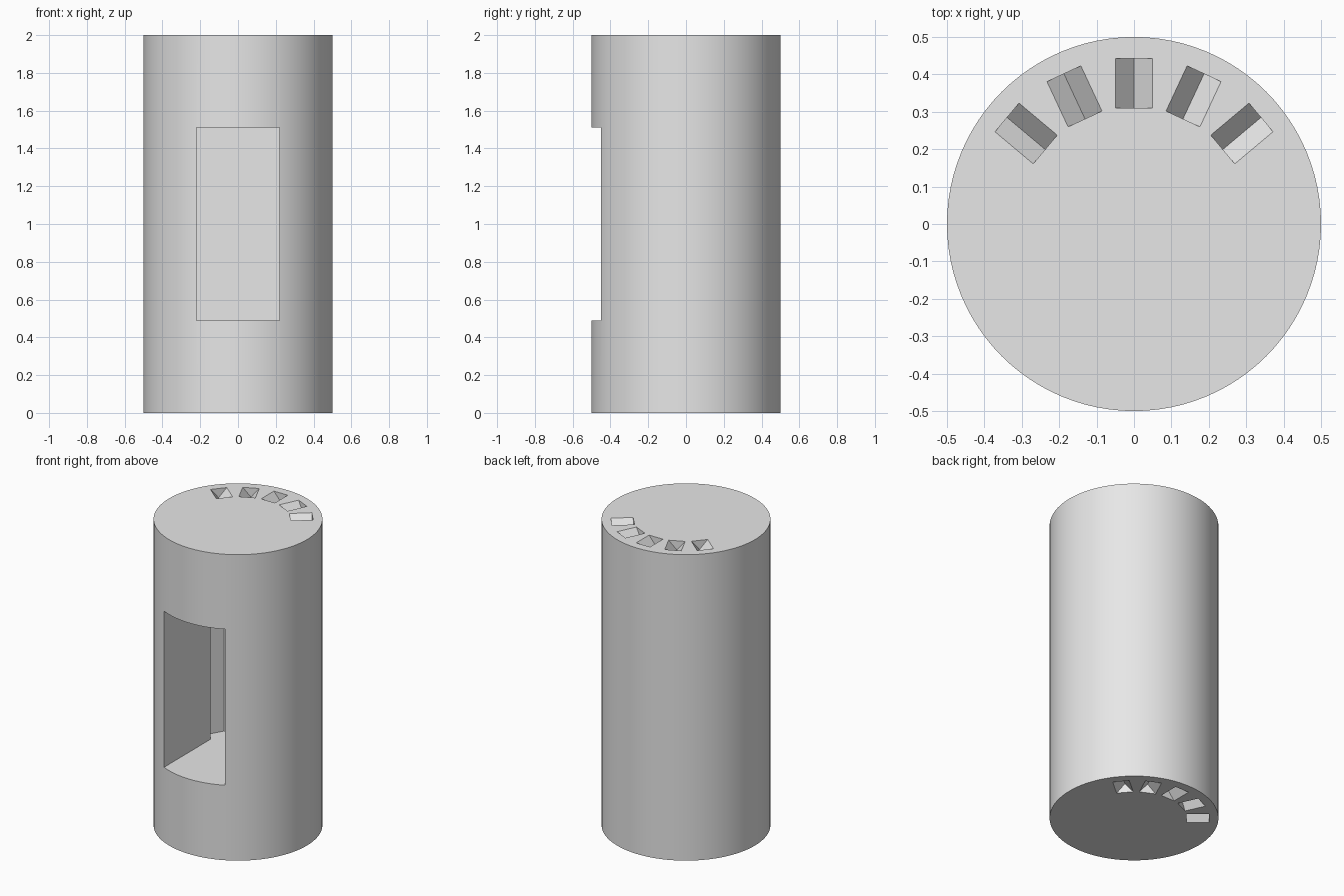
import bpy, bmesh, math
from mathutils import Matrix

default = bpy.data.objects.get("Cube")
if default:
    bpy.data.objects.remove(default, do_unlink=True)

grey = bpy.data.materials.new("plain grey")
grey.use_nodes = True
grey.diffuse_color = (0.8, 0.8, 0.8, 1)
grey.node_tree.nodes["Principled BSDF"].inputs["Base Color"].default_value = (0.8, 0.8, 0.8, 1)


def add_prism(bm, profile, offset, matrix=Matrix()):
    """Extrude a closed profile of 3D points by an offset."""
    face = bm.faces.new([bm.verts.new(p) for p in profile])
    made = bmesh.ops.extrude_face_region(bm, geom=[face])["geom"]
    moved = [g for g in made if isinstance(g, bmesh.types.BMVert)]
    bmesh.ops.translate(bm, verts=moved, vec=offset)
    bmesh.ops.transform(bm, matrix=matrix, verts=list(set(face.verts) | set(moved)))


def make_cutter(name, bm):
    bmesh.ops.recalc_face_normals(bm, faces=bm.faces)
    mesh = bpy.data.meshes.new(name)
    bm.to_mesh(mesh)
    bm.free()
    mesh.materials.append(grey)
    obj = bpy.data.objects.new(name, mesh)
    obj.hide_render = True
    bpy.context.collection.objects.link(obj)
    return obj


# Solid round body
bpy.ops.mesh.primitive_cylinder_add(vertices=96, radius=0.5, depth=2, location=(0, 0, 1))
body = bpy.context.object
body.name = "body"
body.data.materials.append(grey)

# Front window that opens into a wider, tapering chamber
bm = bmesh.new()
half = [(0.22, -0.6), (0.22, 0.03), (0.30, 0.03), (0.22, 0.17)]
outline = half + [(-x, y) for x, y in reversed(half)]
add_prism(bm, [(x, y, 0.49) for x, y in outline], (0, 0, 1.02))
cutters = [make_cutter("window_cutter", bm)]

# Fan of V-shaped notches in the top, mirrored in the base
bm = bmesh.new()
vee = [(-0.06, 0.31, 0.012), (0.06, 0.31, 0.012), (0, 0.31, -0.06)]
for angle in (-50, -25, 0, 25, 50):
    turn = Matrix.Rotation(math.radians(angle), 4, 'Z')
    for z, flip in ((2, 1), (0, -1)):
        place = Matrix.Translation((0, 0, z)) @ turn @ Matrix.Diagonal((1, 1, flip, 1))
        add_prism(bm, vee, (0, 0.133, 0), place)
cutters.append(make_cutter("notch_cutter", bm))

# Cut the body and tidy up
for cutter in cutters:
    cut = body.modifiers.new(cutter.name, 'BOOLEAN')
    cut.operation = 'DIFFERENCE'
    cut.solver = 'EXACT'
    cut.object = cutter
    bpy.ops.object.modifier_apply(modifier=cut.name)
    bpy.data.objects.remove(cutter, do_unlink=True)

bpy.ops.object.shade_smooth_by_angle(angle=math.radians(25))
